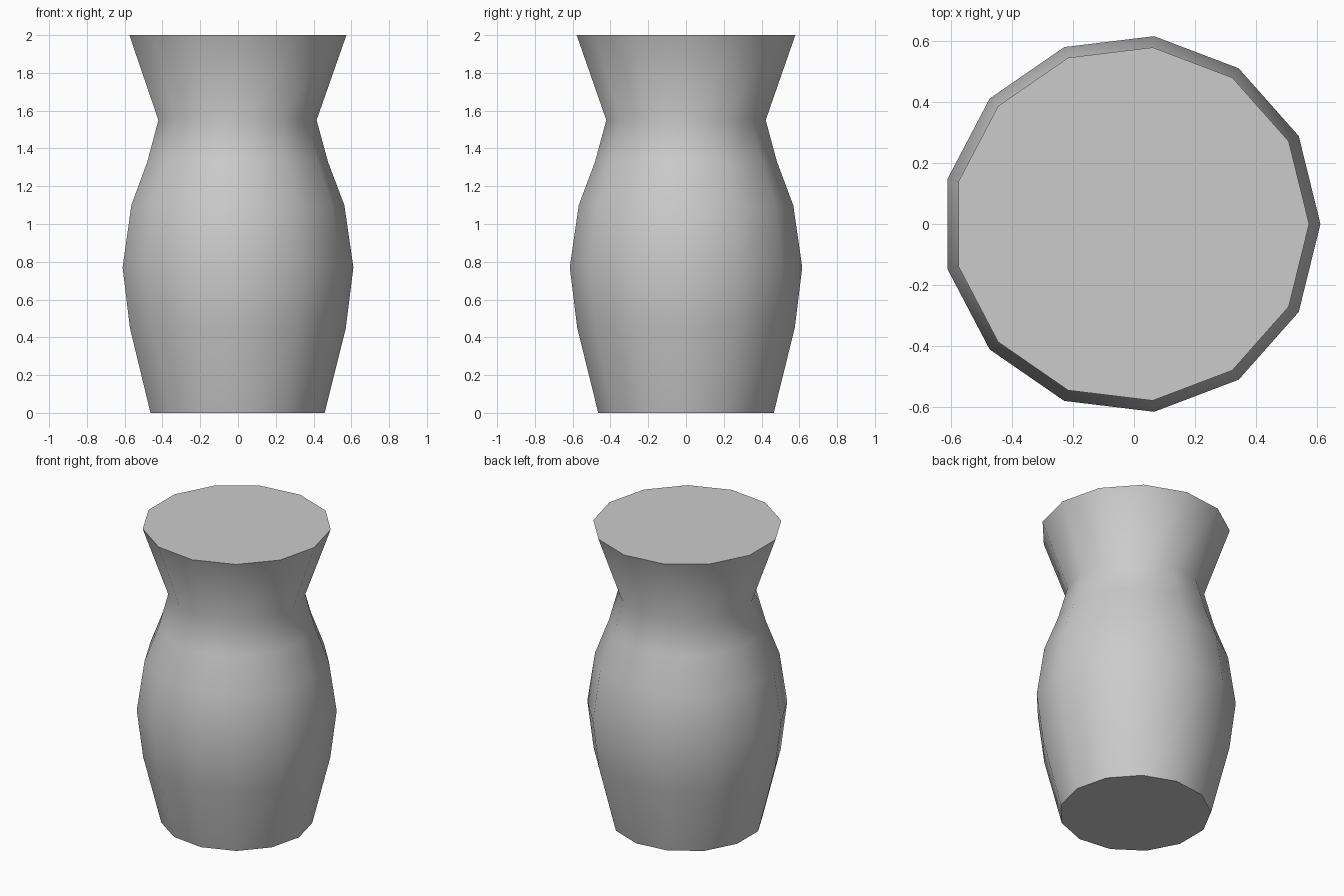
import bpy, bmesh, math

if "Cube" in bpy.data.objects:
    bpy.data.objects.remove(bpy.data.objects["Cube"])

SIDES = 13
# Outer profile: (radius, height)
PROFILE = [(0.468, 0), (0.58, 0.45), (0.62, 0.77), (0.572, 1.1),
           (0.485, 1.33), (0.425, 1.55), (0.583, 2)]
# The odd side count is lopsided in x, so shift to centre the bounds
SHIFT = -0.62 * (1 - math.cos(math.pi / SIDES)) / 2

# Vase body: stacked rings joined by quads
bm = bmesh.new()
rings = []
for r, z in PROFILE:
    rings.append([bm.verts.new((r * math.cos(a) + SHIFT, r * math.sin(a), z))
                  for a in (math.tau * i / SIDES for i in range(SIDES))])
for low, high in zip(rings, rings[1:]):
    for i in range(SIDES):
        j = (i + 1) % SIDES
        bm.faces.new((low[i], low[j], high[j], high[i]))

# Flat base and top
bm.faces.new(rings[0][::-1])
bm.faces.new(rings[-1])

mesh = bpy.data.meshes.new("vase_body")
bm.to_mesh(mesh)
bm.free()
vase = bpy.data.objects.new("vase_body", mesh)
bpy.context.collection.objects.link(vase)

# Smooth sides, crisp rims
bpy.context.view_layer.objects.active = vase
vase.select_set(True)
bpy.ops.object.shade_smooth_by_angle(angle=math.radians(45))
